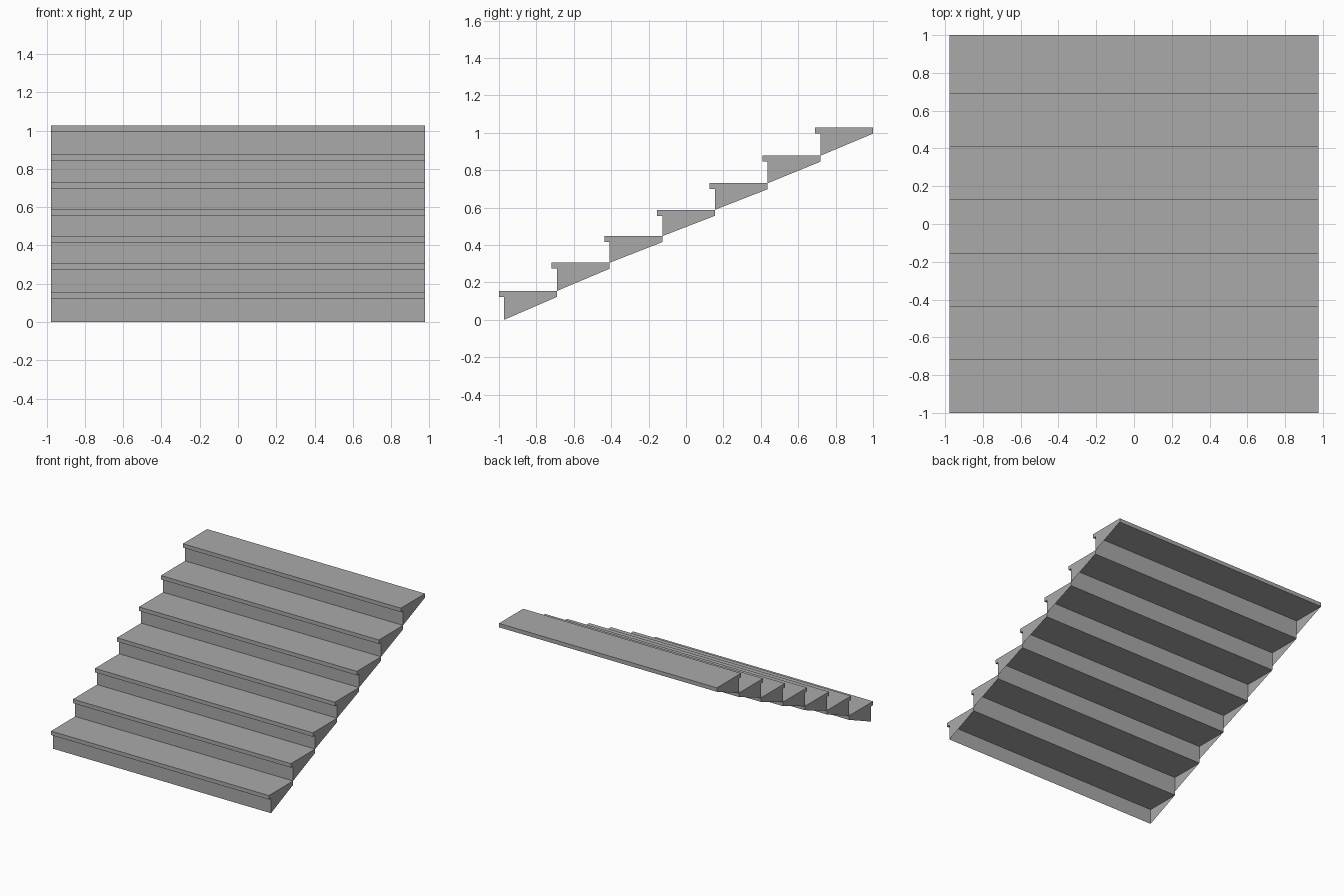
import bpy
import bmesh

cube = bpy.data.objects.get("Cube")
if cube:
    bpy.data.objects.remove(cube, do_unlink=True)

# One plain grey for the whole staircase
grey = bpy.data.materials.new("stone_grey")
grey.use_nodes = True
color = (0.40, 0.40, 0.40, 1.0)
grey.diffuse_color = color
grey.node_tree.nodes["Principled BSDF"].inputs["Base Color"].default_value = color

HALF_WIDTH = 0.977
THICK = 0.032
GOING = 0.2817
NOSING = 0.028
TOPS = [0.154, 0.305, 0.447, 0.588, 0.73, 0.877, 1.027]


def make_object(name, polygons):
    """Build a mesh object from a list of corner loops."""
    bm = bmesh.new()
    for corners in polygons:
        bm.faces.new([bm.verts.new(c) for c in corners])
    bmesh.ops.remove_doubles(bm, verts=bm.verts[:], dist=0.0001)
    mesh = bpy.data.meshes.new(name)
    bm.to_mesh(mesh)
    bm.free()
    mesh.materials.append(grey)
    obj = bpy.data.objects.new(name, mesh)
    bpy.context.collection.objects.link(obj)
    return obj


def extrude_profile(name, profile):
    """Closed solid running across the full width from a (y, z) profile."""
    right = [(-HALF_WIDTH, y, z) for y, z in profile]
    left = [(HALF_WIDTH, y, z) for y, z in profile]
    sides = []
    for i in range(len(profile)):
        j = (i + 1) % len(profile)
        sides.append([right[i], right[j], left[j], left[i]])
    return make_object(name, [right[::-1], left] + sides)


bottom = 0.0
for i, top in enumerate(TOPS):
    riser_y = -1 + NOSING + i * GOING
    back_y = riser_y + GOING
    under = top - THICK

    # Tread slab with overhanging nosing
    extrude_profile(f"tread_{i + 1}", [
        (riser_y - NOSING, under), (back_y, under),
        (back_y, top), (riser_y - NOSING, top)])

    # Thin riser sheet, open behind
    make_object(f"riser_{i + 1}", [[
        (-HALF_WIDTH, riser_y, bottom), (HALF_WIDTH, riser_y, bottom),
        (HALF_WIDTH, riser_y, under), (-HALF_WIDTH, riser_y, under)]])

    # Triangular end panels closing the two sides
    for side, sign in (("left", 1), ("right", -1)):
        x = sign * HALF_WIDTH
        panel = [(x, riser_y, bottom), (x, back_y, under), (x, riser_y, under)]
        make_object(f"{side}_end_panel_{i + 1}", [panel[::sign]])
    bottom = top
